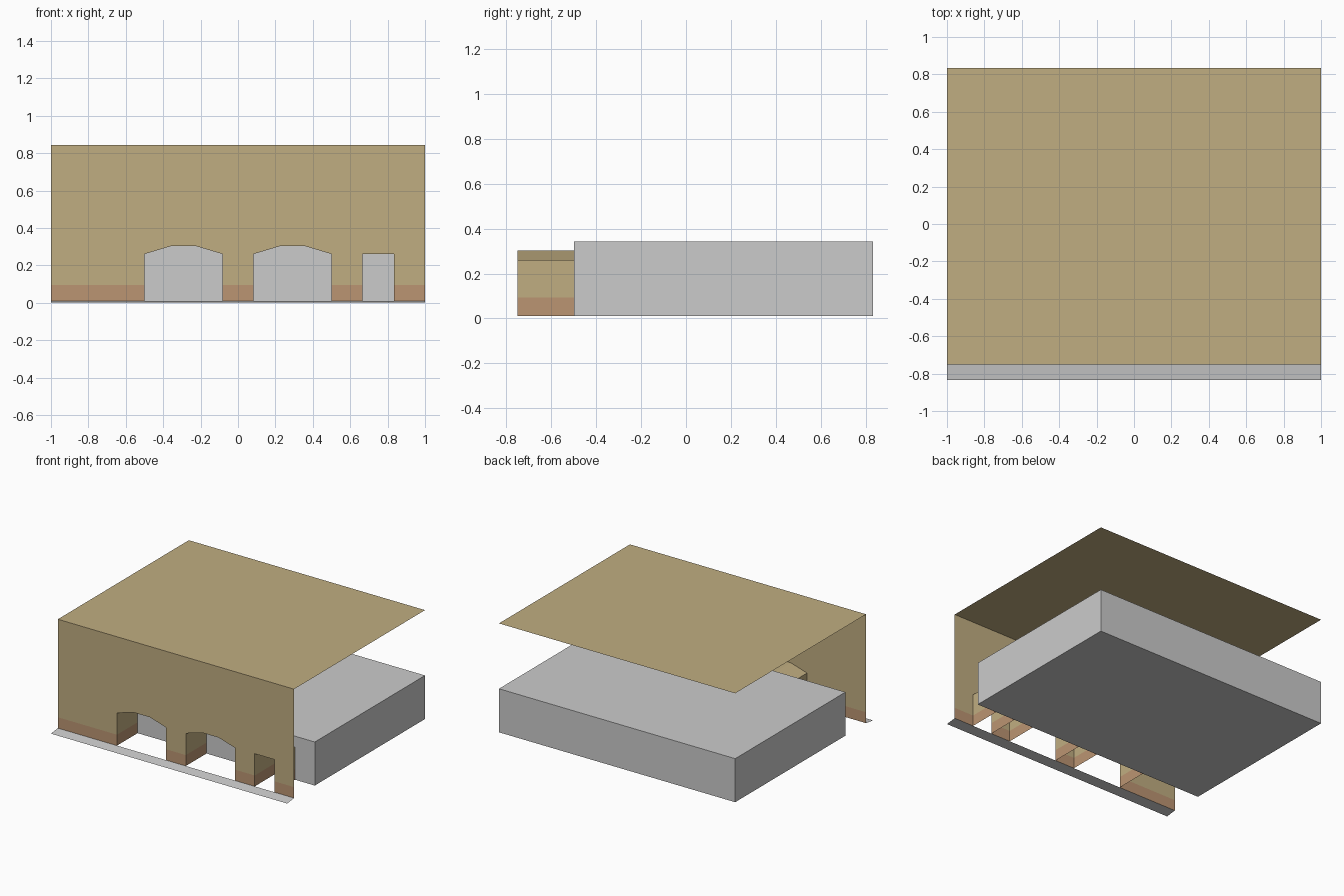
import bpy, bmesh

if "Cube" in bpy.data.objects:
    bpy.data.objects.remove(bpy.data.objects["Cube"])

U = 1 / 12          # building module
BASE = 0.0104       # floor height above the kerb's outer edge
FRONT, BACK, END = -9, -6, 10   # facade, shop front, rear (in modules)


def material(name, color):
    m = bpy.data.materials.new(name)
    m.diffuse_color = color
    m.use_nodes = True
    m.node_tree.nodes["Principled BSDF"].inputs["Base Color"].default_value = m.diffuse_color
    return m


tan = material("tan_stucco", (0.53, 0.42, 0.22, 1))
brown = material("brown_skirting", (0.50, 0.30, 0.17, 1))


def surface(name, polys, mat=None):
    """Mesh made of polygons whose corners are given in modules."""
    bm = bmesh.new()
    for poly in polys:
        bm.faces.new([bm.verts.new((x * U, y * U, z * U + BASE)) for x, y, z in poly])
    bmesh.ops.remove_doubles(bm, verts=bm.verts, dist=1e-5)
    me = bpy.data.meshes.new(name)
    bm.to_mesh(me)
    bm.free()
    ob = bpy.data.objects.new(name, me)
    bpy.context.collection.objects.link(ob)
    if mat:
        me.materials.append(mat)
    return ob


def reveal(path):
    """Run an x-z opening outline from the facade back to the shop front."""
    return [[(a[0], FRONT, a[1]), (a[0], BACK, a[1]), (b[0], BACK, b[1]), (b[0], FRONT, b[1])]
            for a, b in zip(path, path[1:])]


def arch(x0, x1):
    t = (x1 - x0) / 3
    return [(x0, 1), (x0, 3), (x0 + t, 3.5), (x1 - t, 3.5), (x1, 3), (x1, 1)]


# Two arches and a square doorway, outlines above the skirting
openings = [arch(-6, -1), arch(1, 6), [(8, 1), (8, 3), (10, 3), (10, 1)]]

# Facade above the skirting
outline = [(-12, 1)] + [p for o in openings for p in o] + [(12, 1), (12, 10), (-12, 10)]
surface("facade_wall", [[(x, FRONT, z) for x, z in outline]], tan)

# Jambs and soffits of the openings
surface("opening_reveals", [f for o in openings for f in reveal(o)], tan)

# Skirting on the wall piers and around the jambs
edges = [-12] + [x for o in openings for x in (o[0][0], o[-1][0])] + [12]
skirting = [[(a, FRONT, 0), (b, FRONT, 0), (b, FRONT, 1), (a, FRONT, 1)]
            for a, b in zip(edges[::2], edges[1::2])]
for o in openings:
    skirting += reveal([(o[0][0], 0), (o[0][0], 1)])
    skirting += reveal([(o[-1][0], 1), (o[-1][0], 0)])
surface("skirting", skirting, brown)

# Flat roof sheet
surface("roof", [[(-12, FRONT, 10), (12, FRONT, 10), (12, END, 10), (-12, END, 10)]], tan)

# Sloping kerb in front of the facade
k = -BASE / U
surface("kerb", [[(-12, -10, k), (12, -10, k), (12, FRONT, 0), (-12, FRONT, 0)]])

# Solid inner block behind the arcade
bpy.ops.mesh.primitive_cube_add(size=1, location=(0, (BACK + END) / 2 * U, 2 * U + BASE))
block = bpy.context.object
block.name = "inner_block"
block.scale = (24 * U, (END - BACK) * U, 4 * U)
